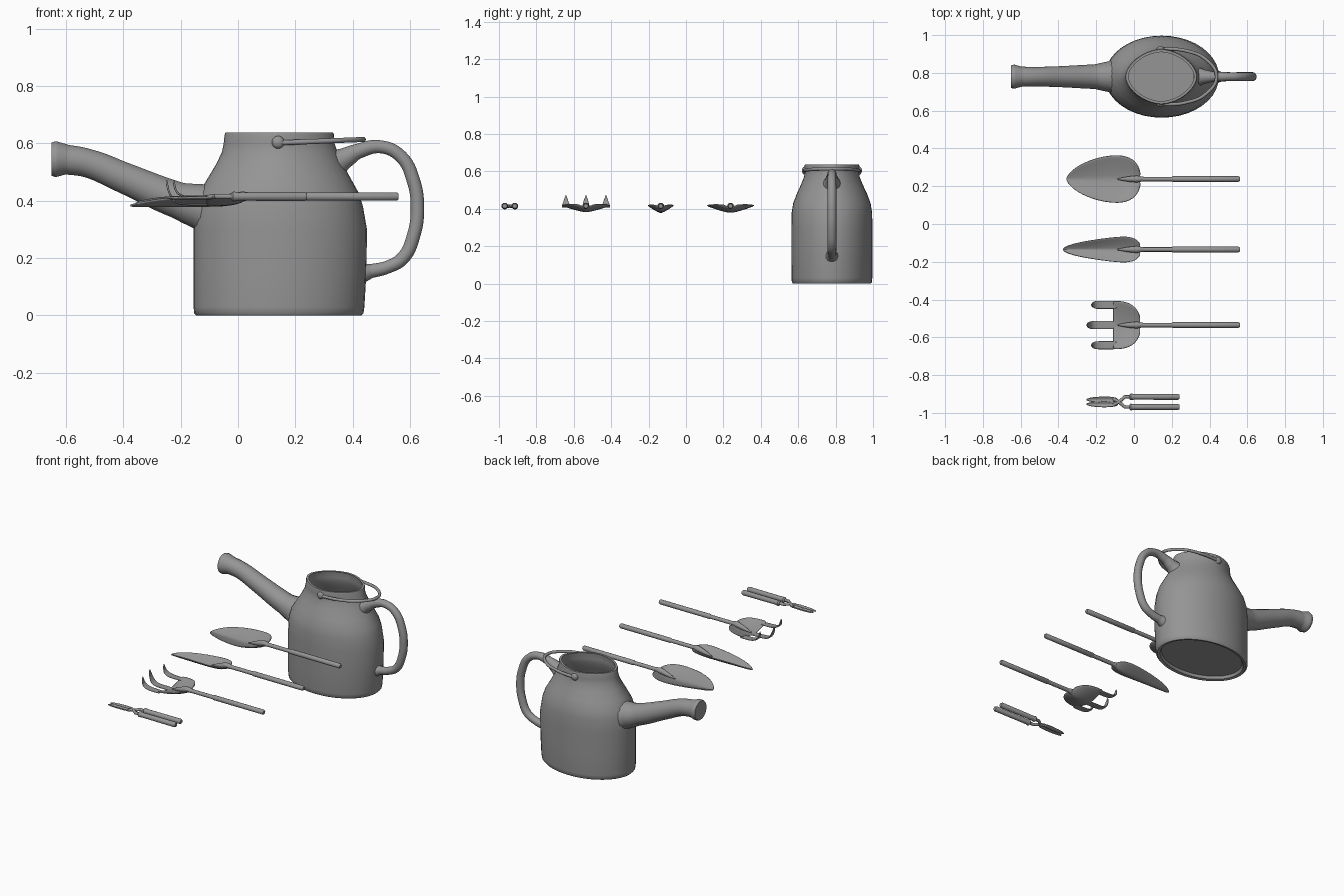
import bpy, bmesh, math
from mathutils import Vector

cube = bpy.data.objects.get("Cube")
if cube:
    bpy.data.objects.remove(cube, do_unlink=True)

grey = bpy.data.materials.new("plain grey")
grey.use_nodes = True
GREY = (0.3, 0.3, 0.3, 1)
grey.diffuse_color = GREY
grey.node_tree.nodes["Principled BSDF"].inputs["Base Color"].default_value = GREY

CAN_Y = 0.78
TOOL_Z = 0.415


def activate(obj):
    bpy.ops.object.select_all(action='DESELECT')
    obj.select_set(True)
    bpy.context.view_layer.objects.active = obj


def finish(obj, angle=40):
    activate(obj)
    obj.data.materials.clear()
    obj.data.materials.append(grey)
    bpy.ops.object.shade_smooth_by_angle(angle=math.radians(angle))
    return obj


def mesh_object(name, bm):
    bmesh.ops.recalc_face_normals(bm, faces=bm.faces)
    mesh = bpy.data.meshes.new(name)
    bm.to_mesh(mesh)
    bm.free()
    obj = bpy.data.objects.new(name, mesh)
    bpy.context.collection.objects.link(obj)
    return obj


def tube(name, path, straight=False):
    """Round tube along (x, y, z, radius) points, capped at both ends."""
    curve = bpy.data.curves.new(name, 'CURVE')
    curve.dimensions = '3D'
    curve.bevel_depth = 1
    curve.bevel_resolution = 5
    curve.use_fill_caps = True
    spline = curve.splines.new('BEZIER')
    spline.resolution_u = 1 if straight else 8
    spline.bezier_points.add(len(path) - 1)
    for point, (x, y, z, r) in zip(spline.bezier_points, path):
        point.co = (x, y, z)
        point.radius = r
        point.handle_left_type = point.handle_right_type = 'VECTOR' if straight else 'AUTO'
    obj = bpy.data.objects.new(name, curve)
    bpy.context.collection.objects.link(obj)
    activate(obj)
    bpy.ops.object.convert(target='MESH')
    return finish(bpy.context.object)


def sheet(name, y, stations, power=1.3, thickness=0.007, across=12):
    """Thin dished plate through (x, centre z, edge z, half width) stations."""
    bm = bmesh.new()
    rows = []
    for x, zc, ze, half in stations:
        steps = [2 * i / across - 1 for i in range(across + 1)]
        rows.append([bm.verts.new((x, y + t * half, zc + (ze - zc) * abs(t) ** power))
                     for t in steps])
    for a, b in zip(rows, rows[1:]):
        for i in range(across):
            bm.faces.new((a[i], a[i + 1], b[i + 1], b[i]))
    obj = mesh_object(name, bm)
    solid = obj.modifiers.new("thickness", 'SOLIDIFY')
    solid.thickness = thickness
    solid.offset = 0
    smooth = obj.modifiers.new("rounding", 'SUBSURF')
    smooth.levels = smooth.render_levels = 1
    return finish(obj, 60)


# Can body: outside from the recessed base up, then inside down to the floor
OUTER = [(0.0, -0.145, 0.43, 0.208), (0.008, -0.153, 0.438, 0.214),
         (0.03, -0.155, 0.441, 0.216), (0.15, -0.155, 0.448, 0.217),
         (0.3, -0.155, 0.45, 0.217), (0.38, -0.15, 0.436, 0.215),
         (0.43, -0.135, 0.42, 0.207), (0.48, -0.105, 0.392, 0.188),
         (0.53, -0.075, 0.365, 0.165), (0.57, -0.056, 0.347, 0.149),
         (0.60, -0.05, 0.337, 0.144), (0.63, -0.047, 0.335, 0.147),
         (0.638, -0.044, 0.332, 0.144)]
WALL = 0.014
base = [(0.02, -0.12, 0.405, 0.185), (0.004, -0.128, 0.413, 0.192)]
inner = [(max(z, 0.03), a + WALL, b - WALL, h - WALL) for z, a, b, h in reversed(OUTER[2:])]
SEGMENTS = 40


def can_ring(bm, z, x0, x1, half):
    power = 2 + 0.3 * min(1, max(0, (z - 0.4) / 0.2))   # neck is more lens shaped
    ring = []
    for i in range(SEGMENTS):
        a = 2 * math.pi * i / SEGMENTS
        c, s = math.cos(a), math.sin(a)
        ring.append(bm.verts.new(((x0 + x1) / 2 + (x1 - x0) / 2 * math.copysign(abs(c) ** (power / 2), c),
                                  CAN_Y + half * math.copysign(abs(s) ** (power / 2), s), z)))
    return ring


bm = bmesh.new()
rings = [can_ring(bm, *r) for r in base + OUTER + inner]
for a, b in zip(rings, rings[1:]):
    for i in range(SEGMENTS):
        j = (i + 1) % SEGMENTS
        bm.faces.new((a[i], a[j], b[j], b[i]))
bm.faces.new(rings[0])
bm.faces.new(rings[-1])
finish(mesh_object("can_body", bm), 50)

# Spout with a flared mouth
tube("can_spout", [(-0.09, CAN_Y, 0.37, 0.1), (-0.14, CAN_Y, 0.382, 0.08),
                   (-0.21, CAN_Y, 0.402, 0.065), (-0.40, CAN_Y, 0.481, 0.055),
                   (-0.52, CAN_Y, 0.53, 0.051), (-0.595, CAN_Y, 0.543, 0.053),
                   (-0.635, CAN_Y, 0.545, 0.064), (-0.65, CAN_Y, 0.545, 0.060)])

# Rear grip
GRIP = [(0.34, 0.53, 0.05), (0.375, 0.55, 0.037), (0.42, 0.573, 0.027), (0.50, 0.588, 0.023),
        (0.57, 0.553, 0.023), (0.612, 0.47, 0.024), (0.626, 0.38, 0.024),
        (0.613, 0.28, 0.024), (0.575, 0.2, 0.024), (0.52, 0.168, 0.023),
        (0.465, 0.155, 0.025), (0.44, 0.15, 0.034)]
tube("can_grip", [(x, CAN_Y, z, r) for x, z, r in GRIP])

# Wire carrying loop with its two pivots
BAIL = [(0.14, -0.148), (0.27, -0.138), (0.38, -0.092), (0.437, 0.0),
        (0.38, 0.092), (0.27, 0.138), (0.14, 0.148)]
tube("can_wire_loop", [(x, CAN_Y + y, 0.602 + 0.04 * (x - 0.14), 0.009) for x, y in BAIL])
for side, label in ((-1, "front"), (1, "back")):
    bm = bmesh.new()
    bmesh.ops.create_uvsphere(bm, u_segments=20, v_segments=12, radius=0.022)
    bmesh.ops.scale(bm, vec=(1, 0.7, 1), verts=bm.verts)
    bmesh.ops.translate(bm, vec=Vector((0.14, CAN_Y + side * 0.145, 0.604)), verts=bm.verts)
    finish(mesh_object(label + "_loop_pivot", bm))


def tool_handle(name, y):
    """Tapered socket, shaft and thicker grip along x."""
    tube(name + "_socket", [(-0.09, y, 0.39, 0.003), (-0.03, y, 0.405, 0.014),
                            (0.015, y, TOOL_Z, 0.018), (0.05, y, TOOL_Z, 0.012)])
    tube(name + "_shaft", [(0.03, y, TOOL_Z, 0.012), (0.22, y, TOOL_Z, 0.012)], True)
    tube(name + "_grip", [(0.2, y, TOOL_Z, 0.012), (0.205, y, TOOL_Z, 0.015),
                          (0.553, y, TOOL_Z, 0.015), (0.56, y, TOOL_Z, 0.011)], True)


# Two trowels
WIDE = [(0.033, 0.41, 0.422, 0.035), (0.024, 0.402, 0.424, 0.068), (0.0, 0.39, 0.424, 0.104),
        (-0.05, 0.382, 0.421, 0.126), (-0.11, 0.381, 0.418, 0.129), (-0.2, 0.382, 0.417, 0.114),
        (-0.28, 0.385, 0.412, 0.081), (-0.325, 0.388, 0.403, 0.05), (-0.35, 0.39, 0.395, 0.022),
        (-0.358, 0.391, 0.391, 0.004)]
NARROW = [(0.033, 0.41, 0.42, 0.025), (0.02, 0.4, 0.422, 0.05), (-0.01, 0.388, 0.422, 0.066),
          (-0.06, 0.382, 0.42, 0.071), (-0.15, 0.38, 0.417, 0.061), (-0.25, 0.38, 0.411, 0.046),
          (-0.33, 0.381, 0.398, 0.029), (-0.365, 0.382, 0.388, 0.014), (-0.377, 0.383, 0.383, 0.003)]
for name, y, shape in (("wide_trowel", 0.238, WIDE), ("narrow_trowel", -0.135, NARROW)):
    sheet(name + "_blade", y, shape)
    tool_handle(name, y)

# Hand fork: dished palm and three upturned tines
FORK_Y = -0.535
sheet("fork_palm", FORK_Y, [(0.033, 0.41, 0.424, 0.04), (0.022, 0.402, 0.426, 0.075),
                            (-0.005, 0.39, 0.426, 0.108), (-0.045, 0.385, 0.422, 0.124),
                            (-0.08, 0.385, 0.42, 0.129), (-0.112, 0.385, 0.418, 0.129)])
for offset, tip, z, label in ((-0.107, -0.225, 0.41, "right"), (0, -0.25, 0.387, "middle"),
                              (0.107, -0.225, 0.41, "left")):
    sheet(label + "_tine", FORK_Y + offset,
          [(-0.09, z, z, 0.022), (-0.13, z, z, 0.022), (tip + 0.055, z, z, 0.022),
           (tip + 0.025, z + 0.008, z + 0.008, 0.022), (tip + 0.009, 0.43, 0.43, 0.017),
           (tip + 0.003, 0.452, 0.452, 0.009), (tip, 0.475, 0.475, 0.001)], across=4)
tool_handle("fork", FORK_Y)

# Small shears: two grips, crossing arms and a pair of leaf blades
SHEARS_Y = -0.942
for side, label in ((-1, "right"), (1, "left")):
    y = SHEARS_Y + side * 0.027
    tube(label + "_shear_grip", [(-0.025, y, TOOL_Z, 0.011), (-0.017, y, TOOL_Z, 0.018),
                                 (0.0, y, TOOL_Z, 0.015), (0.232, y, TOOL_Z, 0.016),
                                 (0.24, y, TOOL_Z, 0.012)], True)
    tube(label + "_shear_arm", [(-0.01, y, TOOL_Z, 0.009), (-0.048, y, TOOL_Z, 0.009),
                                (-0.08, SHEARS_Y, TOOL_Z, 0.009),
                                (-0.11, SHEARS_Y - side * 0.017, 0.412, 0.008)], True)
    sheet(label + "_shear_blade", SHEARS_Y - side * 0.012,
          [(-0.085, 0.412, 0.412, 0.006), (-0.105, 0.408, 0.414, 0.014),
           (-0.15, 0.406, 0.414, 0.017), (-0.2, 0.406, 0.413, 0.015),
           (-0.235, 0.408, 0.412, 0.01), (-0.252, 0.41, 0.41, 0.003)], across=6)
